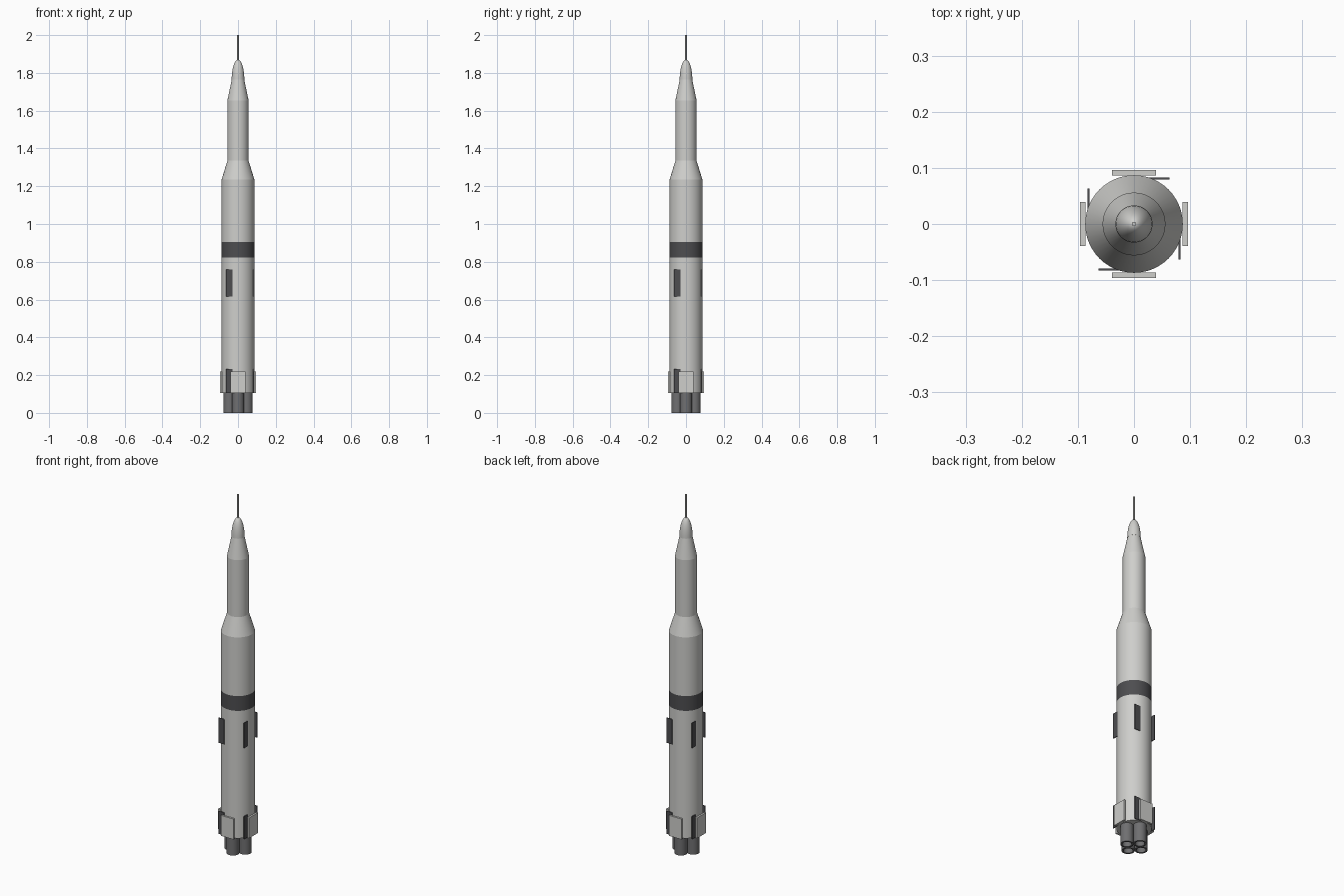
import bpy, math
from mathutils import Matrix, Vector

cube = bpy.data.objects.get("Cube")
if cube:
    bpy.data.objects.remove(cube, do_unlink=True)


def material(name, r, g, b):
    m = bpy.data.materials.new(name)
    m.use_nodes = True
    m.diffuse_color = (r, g, b, 1)
    m.node_tree.nodes["Principled BSDF"].inputs["Base Color"].default_value = (r, g, b, 1)
    return m


WHITE = material("hull_light_grey", 0.62, 0.62, 0.60)
DARK = material("charcoal", 0.075, 0.075, 0.08)
METAL = material("engine_grey", 0.16, 0.16, 0.165)


def make(name, verts, faces, *mats):
    mesh = bpy.data.meshes.new(name)
    mesh.from_pydata(verts, [], faces)
    for m in mats:
        mesh.materials.append(m)
    obj = bpy.data.objects.new(name, mesh)
    bpy.context.collection.objects.link(obj)
    return obj


def lathe(name, profile, mats, segs=48, center=(0, 0)):
    """Revolve (radius, z) points listed bottom to top, capping both ends."""
    verts, faces = [], []
    for r, z in profile:
        for i in range(segs):
            a = math.tau * i / segs
            verts.append((center[0] + r * math.cos(a), center[1] + r * math.sin(a), z))
    for j in range(len(profile) - 1):
        for i in range(segs):
            k = (i + 1) % segs
            faces.append((j * segs + i, j * segs + k, (j + 1) * segs + k, (j + 1) * segs + i))
    faces.append(tuple(reversed(range(segs))))
    faces.append(tuple(range(len(verts) - segs, len(verts))))
    obj = make(name, verts, faces, *mats)
    bpy.ops.object.select_all(action="DESELECT")
    obj.select_set(True)
    bpy.context.view_layer.objects.active = obj
    bpy.ops.object.shade_smooth_by_angle(angle=math.radians(30))
    return obj


def plate(name, low, high, turn, mat):
    """Box between two corners, turned about the vertical axis."""
    rot = Matrix.Rotation(turn, 3, "Z")
    verts = [rot @ Vector((x, y, z)) for x in (low[0], high[0])
             for y in (low[1], high[1]) for z in (low[2], high[2])]
    faces = [(0, 1, 3, 2), (4, 6, 7, 5), (0, 4, 5, 1), (2, 3, 7, 6), (0, 2, 6, 4), (1, 5, 7, 3)]
    return make(name, verts, faces, mat)


# Main stage with the dark band chosen by height
R = 0.087
BAND = (0.822, 0.905)
stage = lathe("main_stage", [(R, 0.105), (R, BAND[0]), (R, BAND[1]), (R, 1.235)], (WHITE, DARK))
for p in stage.data.polygons:
    if BAND[0] < p.center.z < BAND[1]:
        p.material_index = 1

# Upper stages
lathe("shoulder_cone", [(R, 1.235), (0.056, 1.335)], (WHITE,))
lathe("upper_stage", [(0.056, 1.335), (0.056, 1.655)], (WHITE,))
lathe("capsule_cone", [(0.056, 1.655), (0.033, 1.765)], (WHITE,))

# Rounded nose and antenna
steps = 10
nose = [(0.033 * math.cos(t) + 0.0005, 1.765 + 0.105 * math.sin(t))
        for t in (math.pi / 2 * i / steps for i in range(steps + 1))]
lathe("nose_cap", nose, (WHITE,))
lathe("antenna", [(0.004, 1.86), (0.004, 2.0)], (WHITE,), segs=12)

# Four sets of fairings, panels and engines around the hull
for i, side in enumerate(("front", "left", "back", "right")):
    turn = i * math.pi / 2
    plate(side + "_fairing", (-0.039, -0.096, 0.105), (0.039, -0.086, 0.22), turn, WHITE)
    plate(side + "_upper_panel", (-0.063, -0.083, 0.617), (-0.028, -0.079, 0.758), turn, DARK)
    plate(side + "_lower_panel", (-0.063, -0.083, 0.105), (-0.028, -0.079, 0.233), turn, DARK)
    spot = (0.0455 * math.sin(turn), -0.0455 * math.cos(turn))
    # Hollow engine bell: inner wall first, then lip and outer wall
    lathe(side + "_engine", [(0.018, 0.06), (0.024, 0.0), (0.0325, 0.0), (0.0325, 0.106)],
          (METAL,), segs=32, center=spot)
